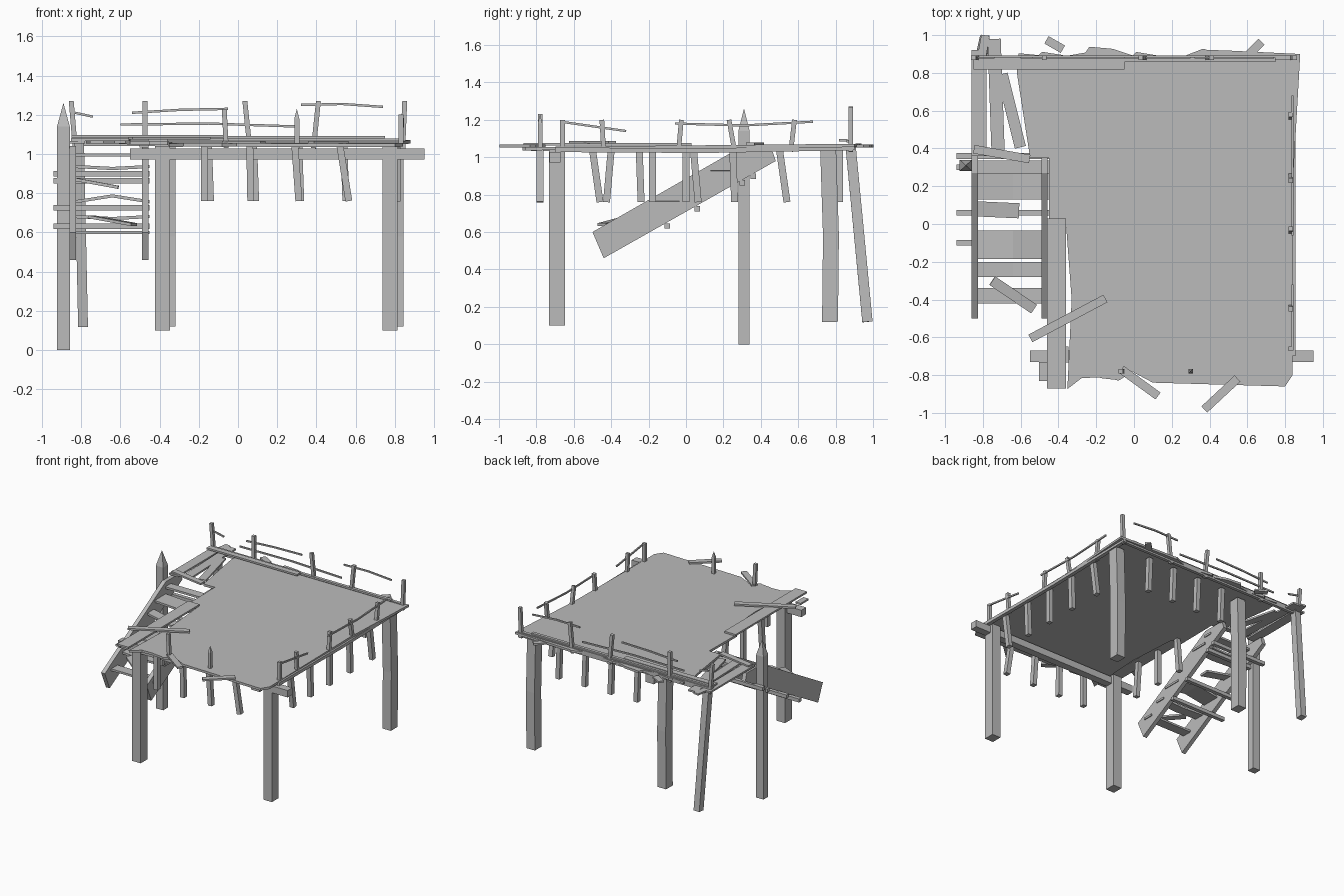
import bpy, bmesh, math, random
from mathutils import Vector

random.seed(4)
cube = bpy.data.objects.get("Cube")
if cube:
    bpy.data.objects.remove(cube, do_unlink=True)

wood = bpy.data.materials.new("weathered_grey_wood")
wood.use_nodes = True
grey = (0.5, 0.5, 0.5, 1)
wood.diffuse_color = grey
wood.node_tree.nodes["Principled BSDF"].inputs["Base Color"].default_value = grey

# Shared reference lines of the platform
deck_height = 1.06
left_edge, back_edge, front_edge = 0.84, 0.88, -0.78
notch_x = -0.45
landing_x = -0.83


def finish(name, bm):
    bmesh.ops.recalc_face_normals(bm, faces=bm.faces)
    mesh = bpy.data.meshes.new(name)
    bm.to_mesh(mesh)
    bm.free()
    mesh.materials.append(wood)
    bpy.context.collection.objects.link(bpy.data.objects.new(name, mesh))


def prism(name, points, offset):
    """Flat outline pushed along an offset."""
    bm = bmesh.new()
    face = bm.faces.new([bm.verts.new(point) for point in points])
    extruded = bmesh.ops.extrude_face_region(bm, geom=[face])["geom"]
    moved = [item for item in extruded if isinstance(item, bmesh.types.BMVert)]
    bmesh.ops.translate(bm, vec=Vector(offset), verts=moved)
    finish(name, bm)


def timber(name, start, end, width, thick, sag=(0, 0, 0), point=0):
    """Rectangular timber; sag shifts its middle, point sharpens its end."""
    start, end = Vector(start), Vector(end)
    run = (end - start).normalized()
    upright = abs(run.z) > 0.8
    side = run.cross(Vector((0, upright, not upright))).normalized()
    normal = side.cross(run)
    corners = [side * width / 2 + normal * thick / 2, side * width / 2 - normal * thick / 2]
    corners += [-corner for corner in corners]
    bm = bmesh.new()
    middle = (start + end) / 2 + Vector(sag)
    rings = [[bm.verts.new(centre + corner) for corner in corners] for centre in (start, middle, end)]
    if point:
        tip = bm.verts.new(end + run * point)
        rings.append([tip] * len(corners))
    else:
        bm.faces.new(rings[-1])
    bm.faces.new(rings[0])
    for low, high in zip(rings, rings[1:]):
        for i in range(len(corners)):
            quad = (low[i], low[i - 1], high[i - 1], high[i])
            bm.faces.new(list(dict.fromkeys(quad)))
    finish(name, bm)


def plank(name, x, y, length, turn=0, width=0.045, lift=0):
    """Loose board lying on the deck, turned in degrees about its centre."""
    centre = Vector((x, y, deck_height + lift))
    angle = math.radians(turn)
    reach = Vector((math.cos(angle), math.sin(angle), 0)) * length / 2
    timber(name, centre - reach, centre + reach, width, thick=0.014)


def splintered(start, end, steps):
    """Ragged row of plank ends between two corners."""
    start, end = Vector(start), Vector(end)
    gap = 0.08
    row = []
    for i in range(steps):
        for along in (i + gap, i + 1 - gap):
            ragged = Vector((0, random.uniform(-0.03, 0.03)))
            row.append(start.lerp(end, along / steps) + ragged)
    return row


# Worn deck with a notch for the stairs
outline = [(notch_x, 0), (notch_x, 0.35), (-0.55, 0.35), (-0.62, 0.8)]
outline += splintered(start=(-0.62, 0.92), end=(0.5, 0.9), steps=9)
outline += [(back_edge, 0.9), (left_edge, 0.2), (left_edge, -0.8), (0.8, -0.86), (0.1, -0.84)]
outline += splintered(start=(0, -0.8), end=(-0.36, -0.85), steps=4)
outline += [(-0.33, -0.4), (-0.36, 0)]
prism("deck", [(x, y, deck_height - 0.015 + y / 100) for x, y in outline], offset=(0, 0, 0.018))

# Main support posts
for end_name, y, base, bend in (("front", -0.69, 0.1, 0), ("back", 0.77, 0.12, 0.01)):
    for side_name, x in (("right", -0.37), ("left", 0.79)):
        shift = math.copysign(0.015, y) * 1
        timber(end_name + "_" + side_name + "_post", (x + shift, y, base), (x + shift, y - bend, deck_height - 0.02),
               width=0.075, thick=0.085, sag=(0, bend, 0))
timber("leaning_post", (-0.79, 0.97, 0.12), (-0.81, back_edge, deck_height), width=0.05, thick=0.055)
timber("pointed_post", (-0.89, 0.31, 0), (-0.89, 0.31, 1.14), width=0.065, thick=0.06, point=0.12)

# Beams around the deck
timber("front_beam", (-0.55, -0.7, 1), (0.95, -0.7, 1), width=0.06, thick=0.055)
timber("left_edge_beam", (left_edge, -0.7, 1.04), (left_edge, 0.9, 1.05), width=0.03, thick=0.025, sag=(0, 0, -0.01))
timber("back_edge_beam", (landing_x, back_edge, deck_height), (left_edge, back_edge, deck_height),
       width=0.025, thick=0.04)


def strut(name, x, y, lean_x=0, lean_y=0):
    """Short timber hanging below the deck."""
    top = Vector((x, y, deck_height - 0.02))
    timber(name, top, top + Vector((lean_x, lean_y, -0.28)), width=0.035, thick=0.037)


for i in range(4):
    x = -0.17 + i * 0.23
    strut("front_strut", x, front_edge, lean_x=i * i / 200)
    strut("back_strut", x + 0.02, back_edge - 0.06, lean_x=0.01)
for i in range(5):
    strut("left_strut", left_edge - 0.03, i / 4 - 0.5, lean_y=(i - 2) ** 2 / 100)
for i in range(3):
    strut("right_strut", notch_x + 0.07, i * 0.22 - 0.4, lean_y=(i - 1) / 40)


def railing_post(name, x, y, height, lean_x=0, lean_y=0, point=0):
    foot = Vector((x, y, deck_height - 0.03))
    timber(name, foot, foot + Vector((lean_x, lean_y, height)), width=0.025, thick=0.025, point=point)


def rail(name, start, end, sag=0):
    timber(name, start, end, width=0.01, thick=0.012, sag=(0, 0, sag))


# Railing along the back
for x, lean in ((landing_x, -0.02), (-0.475, 0), (0.06, -0.025), (0.385, 0.025), (left_edge, 0.01)):
    railing_post("back_railing_post", x, back_edge, height=0.24, lean_x=lean)
rail("low_back_rail", (-0.6, back_edge, 1.15), (0.3, back_edge, 1.14), sag=0.01)
rail("middle_back_rail", (-0.54, back_edge, 1.21), (-0.05, back_edge, 1.23), sag=0.005)
rail("high_back_rail", (0.32, back_edge, 1.25), (0.74, back_edge, 1.24), sag=0.01)
rail("broken_back_rail", (landing_x, back_edge, 1.21), (-0.74, back_edge, 1.19))

# Railing along the left side
for y, lean in ((-0.66, 0), (-0.44, -0.01), (-0.04, 0.015), (0.26, -0.03), (0.56, 0.02)):
    railing_post("left_railing_post", left_edge - 0.01, y, height=0.17, lean_y=lean)
rail("left_rail_front", (left_edge, -0.67, 1.19), (left_edge, -0.32, 1.14))
rail("left_rail_back", (left_edge, -0.06, 1.18), (left_edge, 0.68, 1.19), sag=-0.015)

# Remaining posts of the front railing
railing_post("front_railing_post", -0.06, front_edge, height=0.2, lean_x=-0.01)
railing_post("pointed_railing_post", 0.3, front_edge, height=0.15, point=0.05)


def stair_height(y):
    return 0.82 + 0.58 * y


# Stair stringers, cut level under the landing
stringer = ((-0.5, 0.6), (-0.44, 0.46), (0.48, 0.98), (0.46, 1.04), (0.27, 1.04))
for name, x in (("right_stringer", -0.86), ("left_stringer", -0.49)):
    prism(name, [(x, y, z) for y, z in stringer], offset=(0.033, 0, 0))

# Stair treads
for y, depth, sag in ((-0.38, 0.08, 0), (-0.24, 0.08, -0.01), (-0.11, 0.15, 0.03), (0.2, 0.14, -0.01), (0.3, 0.07, 0)):
    z = stair_height(y)
    timber("stair_tread", (landing_x, y, z), (notch_x, y, z), width=depth, thick=0.016, sag=(0, 0, sag))
timber("broken_tread", (landing_x, 0.08, 0.87), (-0.61, 0.07, 0.83), width=0.08, thick=0.016)
timber("fallen_tread", (-0.75, -0.3, 0.68), (-0.53, -0.45, 0.64), width=0.055, thick=0.015)
for y in (-0.1, 0.06, 0.3, 0.36):
    z = stair_height(y) - 0.13
    timber("stair_crossbar", (-0.94, y, z), (notch_x, y, z), width=0.03, thick=0.028)

# Loose boards at the stair landing
plank("outer_landing_board", landing_x + 0.01, 0.64, length=0.56, turn=90, width=0.08)
plank("inner_landing_board", -0.73, 0.68, length=0.6, turn=92, width=0.07)
plank("slanted_landing_board", -0.65, 0.6, length=0.4, turn=104, width=0.06)
plank("landing_end_board", -0.8, 0.92, length=0.16, turn=80)
plank("landing_threshold", -0.7, 0.37, length=0.3, turn=-10, lift=0.012)

# Loose boards along the deck edges
plank("short_back_board", notch_x, left_edge, length=0.8, lift=0.03)
plank("long_back_board", -0.05, 0.87, length=1.6, width=0.025, lift=0.025)
plank("right_edge_board", -0.41, -0.42, length=0.9, turn=90, width=0.1, lift=0.01)
plank("right_splinter", -0.48, front_edge, length=0.1, turn=90, lift=-0.02)
plank("crossing_board", -0.35, -0.5, length=0.45, turn=28, lift=0.02)
plank("front_broken_board", 0.03, -0.84, length=0.24, turn=-36)
plank("front_crooked_board", 0.46, -0.9, length=0.24, turn=43)
plank("back_splinter_right", -0.42, 0.95, length=0.1, turn=-30)
plank("back_splinter_left", 0.64, 0.93, length=0.1, turn=45)
